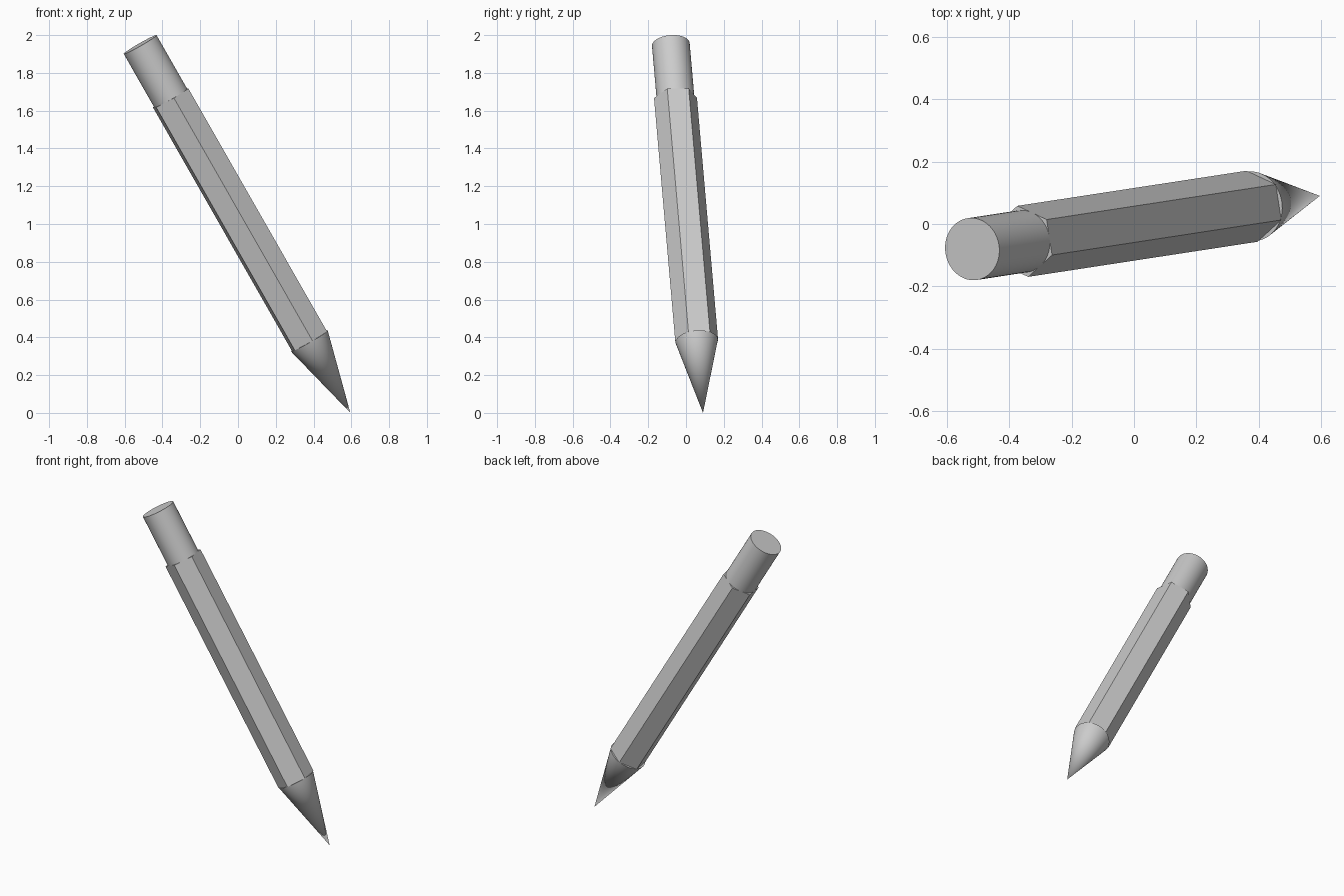
import bpy
import bmesh
from math import radians
from mathutils import Matrix, Vector

cube = bpy.data.objects.get("Cube")
if cube:
    bpy.data.objects.remove(cube, do_unlink=True)

grey = bpy.data.materials.new("plain_grey")
grey.use_nodes = True
colour = (0.6, 0.6, 0.6, 1)
grey.diffuse_color = colour
grey.node_tree.nodes["Principled BSDF"].inputs["Base Color"].default_value = colour

# The pencil leans around its tip: local z runs from the tip to the eraser
TIP = Vector((0.595, 0.09, 0))
LEAN = (Matrix.Translation(TIP) @ Matrix.Rotation(radians(8.7), 4, 'Z')
        @ Matrix.Rotation(radians(-30), 4, 'Y'))


def section(name, sides, low_radius, high_radius, start, end, smooth):
    """One straight or tapered length of the pencil, between two distances from the tip."""
    bm = bmesh.new()
    bmesh.ops.create_cone(bm, cap_ends=True, segments=sides, radius1=low_radius,
                          radius2=high_radius, depth=end - start,
                          matrix=Matrix.Translation((0, 0, (start + end) / 2)))
    bmesh.ops.remove_doubles(bm, verts=bm.verts, dist=1e-5)
    bmesh.ops.recalc_face_normals(bm, faces=bm.faces)
    mesh = bpy.data.meshes.new(name)
    bm.to_mesh(mesh)
    bm.free()
    mesh.materials.append(grey)
    obj = bpy.data.objects.new(name, mesh)
    obj.matrix_world = LEAN
    bpy.context.collection.objects.link(obj)
    if smooth:
        bpy.ops.object.select_all(action='DESELECT')
        obj.select_set(True)
        bpy.context.view_layer.objects.active = obj
        bpy.ops.object.shade_smooth_by_angle(angle=radians(30))


# Sharpened point, six-sided barrel and round eraser
section("sharpened_tip", 64, 0, 0.112, 0, 0.44, True)
section("hexagonal_barrel", 6, 0.115, 0.115, 0.44, 1.925, False)
section("eraser", 64, 0.1, 0.1, 1.925, 2.252, True)
